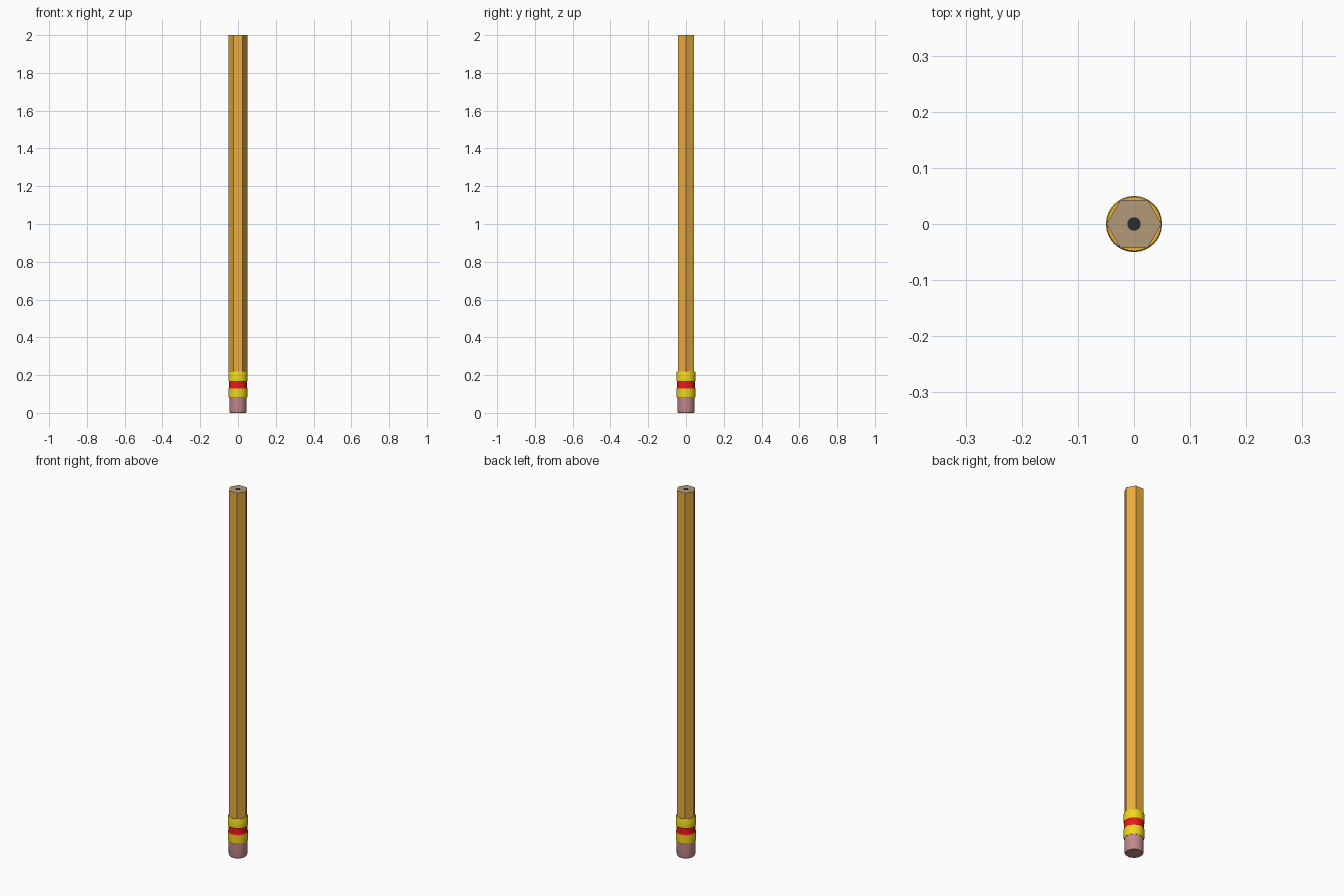
import bpy, bmesh, math

if "Cube" in bpy.data.objects:
    bpy.data.objects.remove(bpy.data.objects["Cube"])


def material(name, rgb):
    m = bpy.data.materials.new(name)
    m.diffuse_color = (*rgb, 1)
    m.use_nodes = True
    m.node_tree.nodes["Principled BSDF"].inputs["Base Color"].default_value = m.diffuse_color
    return m


orange = material("orange_paint", (0.83, 0.42, 0.05))
wood = material("bare_wood", (0.45, 0.33, 0.19))
graphite = material("graphite", (0.025, 0.025, 0.03))
yellow = material("yellow_metal", (0.85, 0.68, 0.01))
red = material("red_band", (0.85, 0.01, 0.01))
pink = material("pink_rubber", (0.55, 0.25, 0.27))


def lathe(name, profile, mats, sides=32, smooth=True, pick=None):
    """Stack rings of (radius, z), cap both ends; pick(face) chooses a material slot."""
    bm = bmesh.new()
    rings = []
    for r, z in profile:
        rings.append([bm.verts.new((r * math.cos(2 * math.pi * i / sides),
                                    r * math.sin(2 * math.pi * i / sides), z))
                      for i in range(sides)])
    for a, b in zip(rings, rings[1:]):
        for i in range(sides):
            j = (i + 1) % sides
            bm.faces.new((a[i], a[j], b[j], b[i]))
    bm.faces.new(rings[0][::-1])
    bm.faces.new(rings[-1])
    bm.normal_update()
    if pick:
        for f in bm.faces:
            f.material_index = pick(f)
    mesh = bpy.data.meshes.new(name)
    bm.to_mesh(mesh)
    bm.free()
    for m in mats:
        mesh.materials.append(m)
    ob = bpy.data.objects.new(name, mesh)
    bpy.context.collection.objects.link(ob)
    if smooth:
        bpy.ops.object.select_all(action='DESELECT')
        ob.select_set(True)
        bpy.context.view_layer.objects.active = ob
        bpy.ops.object.shade_smooth_by_angle(angle=math.radians(30))
    return ob


# Hexagonal painted shaft with a bare wood end
lathe("shaft", [(0.049, 0.2), (0.049, 2.0)], [orange, wood], 6, False,
      lambda f: 1 if f.normal.z > 0.9 else 0)

# Graphite core showing at the cut end
lathe("core", [(0.012, 1.9), (0.012, 2.001)], [graphite])

# Metal ferrule with a recessed red band and a painted shoulder on top
lathe("ferrule",
      [(0.047, 0.08), (0.05, 0.085), (0.05, 0.13), (0.047, 0.135),
       (0.047, 0.165), (0.05, 0.17), (0.05, 0.213), (0.048, 0.218)],
      [yellow, red, orange],
      pick=lambda f: 2 if f.normal.z > 0.9 else
      1 if 0.132 < f.calc_center_median().z < 0.168 else 0)

# Rubber eraser with a softened lower rim
lathe("eraser", [(0.042, 0.0), (0.045, 0.004), (0.046, 0.01), (0.046, 0.09)], [pink])
